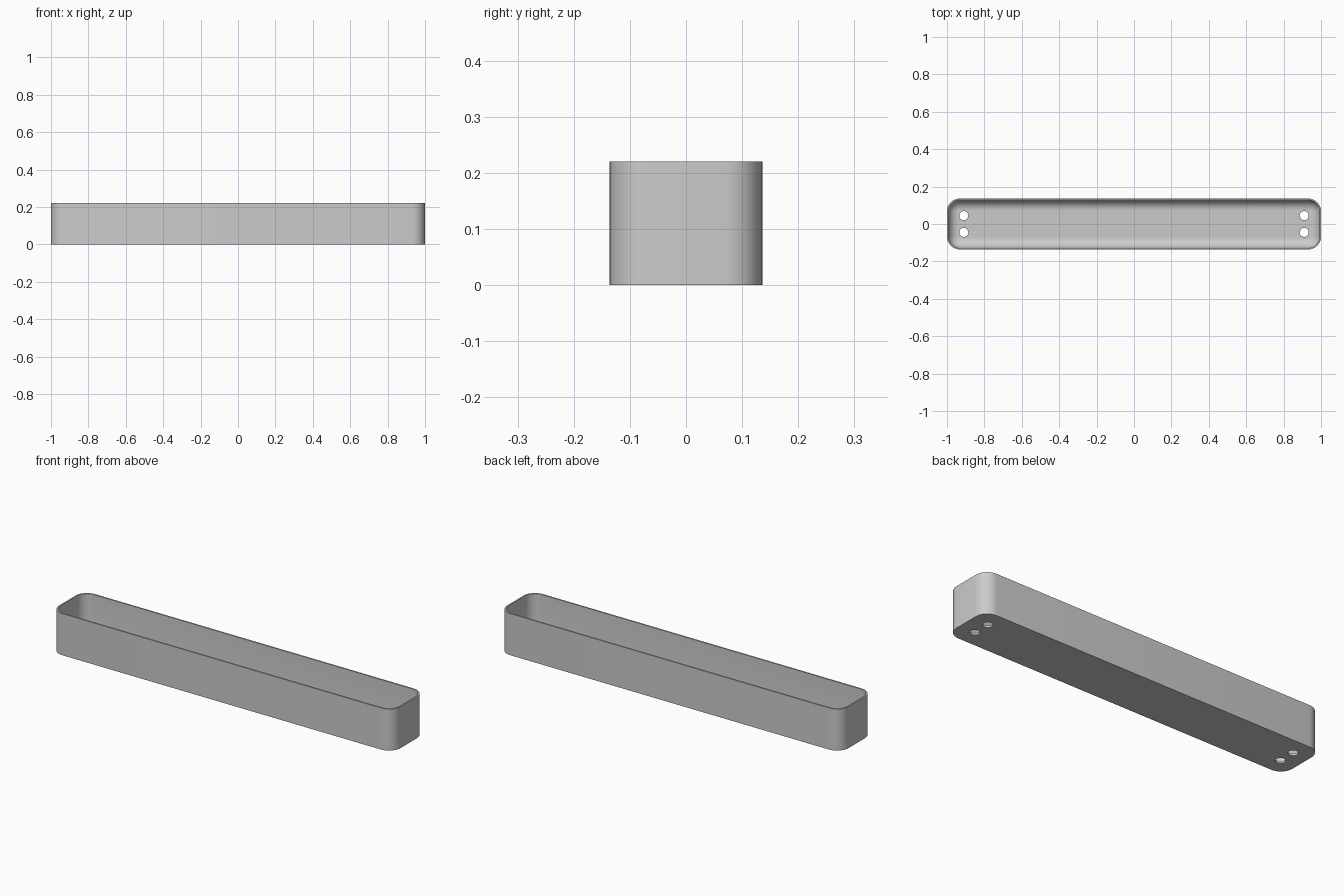
import bpy
import bmesh
from math import sin, cos, pi, radians

if "Cube" in bpy.data.objects:
    bpy.data.objects.remove(bpy.data.objects["Cube"])

HALF_X, HALF_Y, HEIGHT = 1.0, 0.136, 0.22
CORNER, WALL, FLOOR, FILLET = 0.068, 0.008, 0.01, 0.055
STEPS = 10

grey = bpy.data.materials.new("plain grey")
grey.use_nodes = True
colour = (0.6, 0.6, 0.6, 1)
grey.diffuse_color = colour
grey.node_tree.nodes["Principled BSDF"].inputs["Base Color"].default_value = colour


def rounded_ring(bm, inset, z):
    """Rounded rectangle of vertices, shrunk by inset."""
    r = CORNER - inset
    cx, cy = HALF_X - CORNER, HALF_Y - CORNER
    ring = []
    for q, (sx, sy) in enumerate([(1, 1), (-1, 1), (-1, -1), (1, -1)]):
        for i in range(STEPS + 1):
            a = (q + i / STEPS) * pi / 2
            ring.append(bm.verts.new((sx * cx + r * cos(a), sy * cy + r * sin(a), z)))
    return ring


# Tray shell: outside wall, rim, inside wall, floor fillet
profile = [(0, 0), (0, HEIGHT), (WALL, HEIGHT)]
for i in range(STEPS + 1):
    a = i / STEPS * pi / 2
    profile.append((WALL + FILLET * (1 - cos(a)), FLOOR + FILLET * (1 - sin(a))))

bm = bmesh.new()
rings = [rounded_ring(bm, inset, z) for inset, z in profile]
for low, high in zip(rings, rings[1:]):
    for i in range(len(low)):
        j = (i + 1) % len(low)
        bm.faces.new((low[i], low[j], high[j], high[i]))
bm.faces.new(list(reversed(rings[0])))
bm.faces.new(rings[-1])
bmesh.ops.recalc_face_normals(bm, faces=bm.faces)
mesh = bpy.data.meshes.new("tray")
bm.to_mesh(mesh)
bm.free()
tray = bpy.data.objects.new("tray", mesh)
bpy.context.collection.objects.link(tray)
mesh.materials.append(grey)

# Four screw holes through the floor
bm = bmesh.new()
for sx in (-1, 1):
    for sy in (-1, 1):
        made = bmesh.ops.create_cone(bm, cap_ends=True, segments=32,
                                     radius1=0.024, radius2=0.024, depth=0.1)
        bmesh.ops.translate(bm, verts=made["verts"], vec=(sx * 0.91, sy * 0.045, 0))
cutter_mesh = bpy.data.meshes.new("hole_cutter")
bm.to_mesh(cutter_mesh)
bm.free()
cutter_mesh.materials.append(grey)
cutter = bpy.data.objects.new("hole_cutter", cutter_mesh)
bpy.context.collection.objects.link(cutter)
cutter.hide_render = True

holes = tray.modifiers.new("holes", "BOOLEAN")
holes.operation = "DIFFERENCE"
holes.solver = "EXACT"
holes.object = cutter
bpy.context.view_layer.objects.active = tray
tray.select_set(True)
bpy.ops.object.modifier_apply(modifier=holes.name)
bpy.data.objects.remove(cutter)

bpy.ops.object.shade_smooth_by_angle(angle=radians(30))
